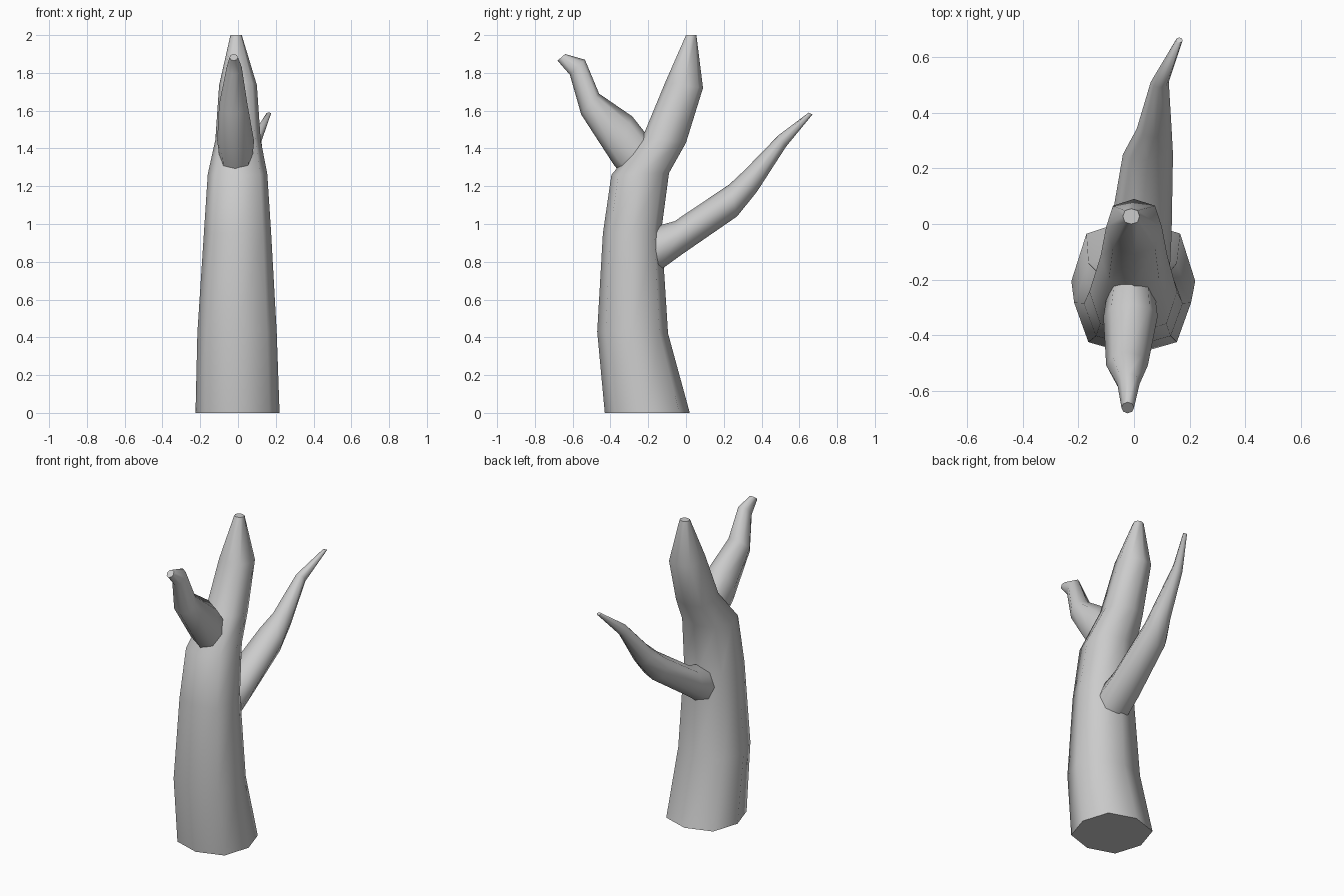
import bpy, bmesh
from math import cos, sin, pi
from mathutils import Vector

if "Cube" in bpy.data.objects:
    bpy.data.objects.remove(bpy.data.objects["Cube"])

SIDES = 8


def limb(name, rings, square=1.0):
    """Loft rings given as (y, z of one edge, y, z of opposite edge, x min, x max)."""
    bm = bmesh.new()
    loops = []
    for ya, za, yb, zb, x0, x1 in rings:
        centre = Vector(((x0 + x1) / 2, (ya + yb) / 2, (za + zb) / 2))
        across = Vector(((x1 - x0) / 2, 0, 0))
        up = Vector((0, (yb - ya) / 2, (zb - za) / 2))
        loop = []
        for i in range(SIDES):
            a = 2 * pi * i / SIDES
            k = square if i % 2 else 1.0
            loop.append(bm.verts.new(centre + k * (across * cos(a) + up * sin(a))))
        loops.append(loop)
    for low, high in zip(loops, loops[1:]):
        for i in range(SIDES):
            j = (i + 1) % SIDES
            bm.faces.new((low[i], low[j], high[j], high[i]))
    bm.faces.new(loops[0])
    bm.faces.new(loops[-1])
    bmesh.ops.recalc_face_normals(bm, faces=bm.faces)
    mesh = bpy.data.meshes.new(name)
    bm.to_mesh(mesh)
    bm.free()
    obj = bpy.data.objects.new(name, mesh)
    bpy.context.collection.objects.link(obj)
    bpy.ops.object.select_all(action='DESELECT')
    obj.select_set(True)
    bpy.context.view_layer.objects.active = obj
    bpy.ops.object.shade_smooth_by_angle(angle=pi / 3)
    return obj


# Leaning trunk, tapering to a blunt tip
limb("trunk", [
    (-0.43, 0.00, 0.02, 0.00, -0.225, 0.22),
    (-0.47, 0.43, -0.095, 0.42, -0.215, 0.205),
    (-0.44, 0.95, -0.13, 0.97, -0.18, 0.175),
    (-0.395, 1.26, -0.09, 1.27, -0.16, 0.155),
    (-0.23, 1.46, 0.00, 1.43, -0.12, 0.12),
    (-0.11, 1.75, 0.09, 1.72, -0.10, 0.10),
    (0.00, 2.00, 0.055, 2.00, -0.04, 0.02),
], square=1.07)

# Short crooked branch at the front
limb("front_branch", [
    (-0.27, 1.18, -0.15, 1.40, -0.09, 0.07),
    (-0.38, 1.31, -0.285, 1.57, -0.11, 0.085),
    (-0.555, 1.58, -0.46, 1.69, -0.10, 0.05),
    (-0.615, 1.79, -0.535, 1.87, -0.06, 0.02),
    (-0.68, 1.865, -0.64, 1.90, -0.045, 0.0),
])

# Long thin branch at the back
limb("back_branch", [
    (-0.20, 0.72, -0.26, 0.93, -0.09, 0.12),
    (-0.13, 0.76, -0.15, 0.99, -0.10, 0.13),
    (-0.02, 0.84, -0.06, 1.015, -0.09, 0.135),
    (0.27, 1.04, 0.23, 1.21, -0.04, 0.14),
    (0.375, 1.17, 0.31, 1.285, 0.01, 0.135),
    (0.53, 1.41, 0.49, 1.47, 0.06, 0.125),
    (0.67, 1.58, 0.65, 1.59, 0.15, 0.175),
])
